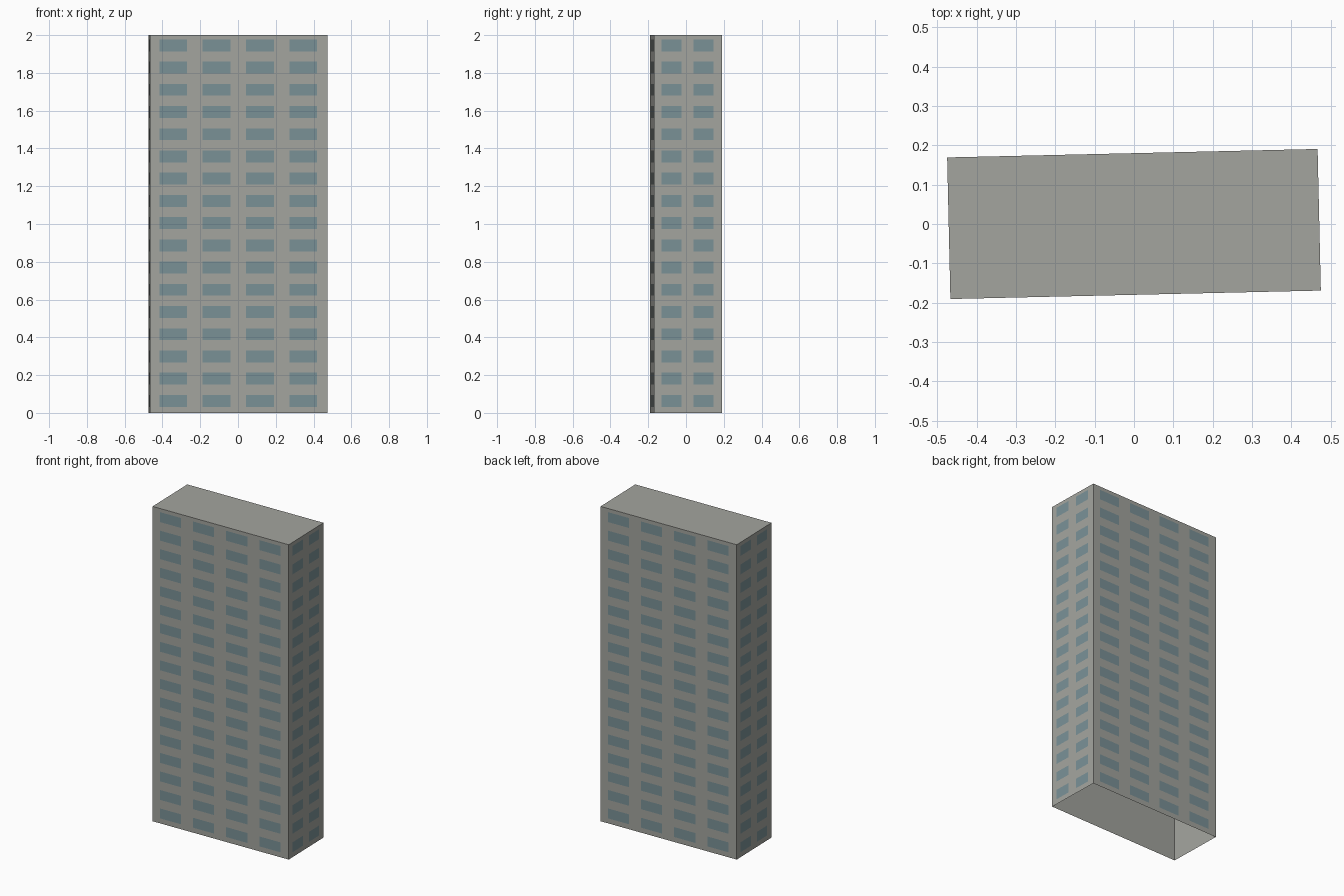
import bpy
import bmesh
import math
from mathutils import Matrix, Vector

cube = bpy.data.objects.get("Cube")
if cube:
    bpy.data.objects.remove(cube, do_unlink=True)

WIDTH, DEPTH, HEIGHT = 0.942, 0.36, 2.0
FLOORS = 17
TURN = Matrix.Rotation(math.atan2(0.0215, WIDTH), 4, "Z")


def make_material(name, rgb):
    mat = bpy.data.materials.new(name)
    mat.use_nodes = True
    mat.diffuse_color = (*rgb, 1)
    mat.node_tree.nodes["Principled BSDF"].inputs["Base Color"].default_value = (*rgb, 1)
    return mat


def make_object(name, bm, mat):
    bm.transform(TURN)
    mesh = bpy.data.meshes.new(name)
    bm.to_mesh(mesh)
    bm.free()
    mesh.materials.append(mat)
    obj = bpy.data.objects.new(name, mesh)
    bpy.context.collection.objects.link(obj)
    return obj


concrete = make_material("grey concrete", (0.37, 0.375, 0.345))
glass = make_material("blue grey glass", (0.195, 0.284, 0.31))

# Tower shell: walls and roof, open underneath
bm = bmesh.new()
bmesh.ops.create_cube(bm, size=1)
bmesh.ops.scale(bm, vec=(WIDTH, DEPTH, HEIGHT), verts=bm.verts)
bmesh.ops.translate(bm, vec=(0, 0, HEIGHT / 2), verts=bm.verts)
floor = [f for f in bm.faces if f.normal.z < -0.5]
bmesh.ops.delete(bm, geom=floor, context="FACES_ONLY")
make_object("tower_shell", bm, concrete)


# Window plates: a grid of flat panes lying on one wall
def add_windows(name, angle, distance, columns, pitch, pane_width):
    bm = bmesh.new()
    storey = HEIGHT / FLOORS
    w, h = pane_width / 2, 0.0315
    for row in range(FLOORS):
        z = (row + 0.54) * storey
        for col in range(columns):
            x = (col - (columns - 1) / 2) * pitch - 0.003
            corners = [(x - w, z - h), (x + w, z - h), (x + w, z + h), (x - w, z + h)]
            bm.faces.new([bm.verts.new(Vector((a, -distance - 0.001, b))) for a, b in corners])
    bm.transform(Matrix.Rotation(math.radians(angle), 4, "Z"))
    make_object(name, bm, glass)


for name, angle in (("front_windows", 0), ("back_windows", 180)):
    add_windows(name, angle, DEPTH / 2, 4, 0.2295, 0.147)
for name, angle in (("left_windows", 90), ("right_windows", 270)):
    add_windows(name, angle, WIDTH / 2, 2, 0.17, 0.106)
